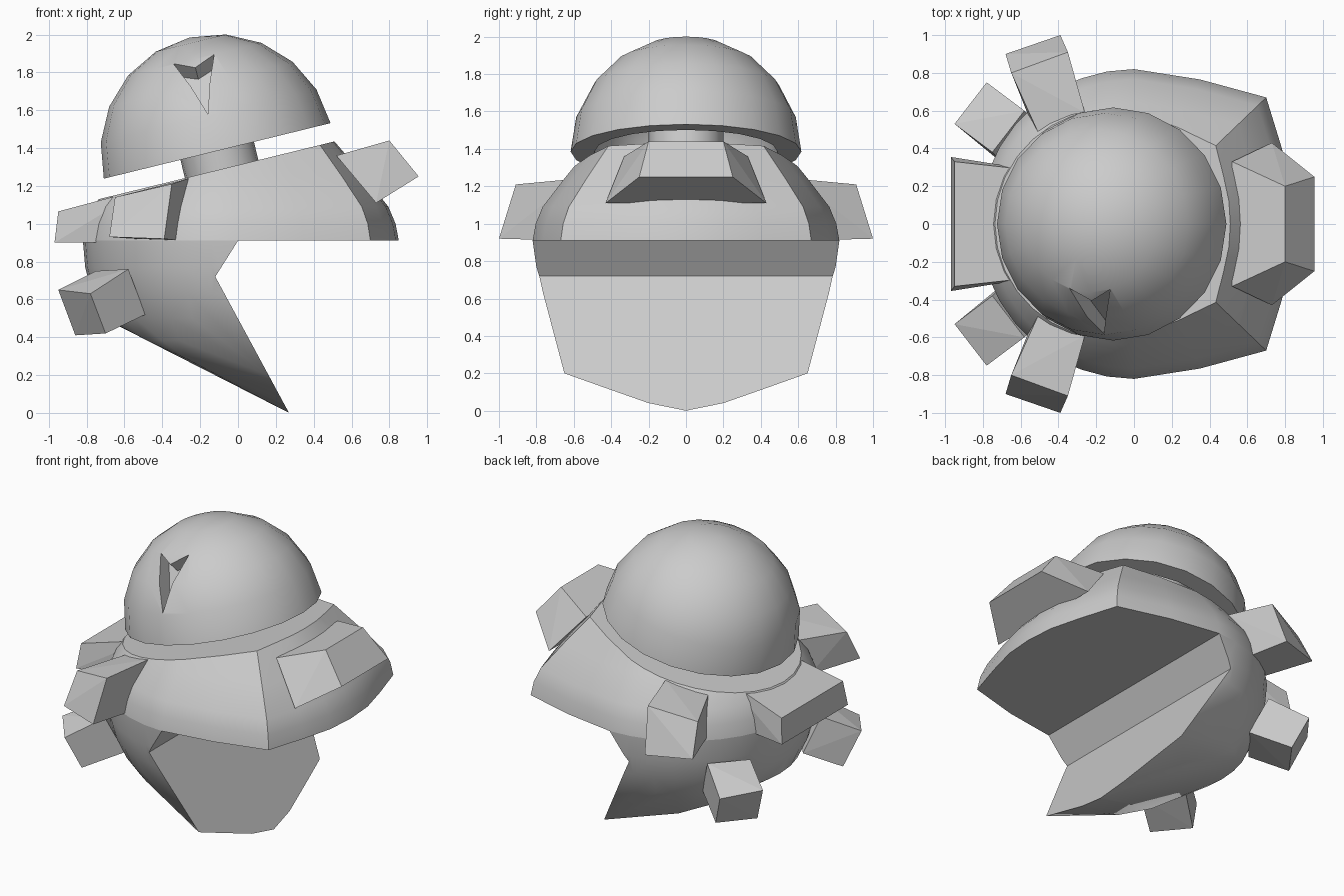
import bpy, bmesh, math
from mathutils import Vector, Matrix

if "Cube" in bpy.data.objects:
    bpy.data.objects.remove(bpy.data.objects["Cube"])

grey = bpy.data.materials.new("plain_grey")
grey.diffuse_color = (0.6, 0.6, 0.6, 1)
grey.use_nodes = True
grey.node_tree.nodes["Principled BSDF"].inputs["Base Color"].default_value = grey.diffuse_color
TILT = math.atan(0.245)
CENTRE = Vector((-0.11, 0, 1.385))          # middle of the dome rim
AXIS = Vector((-math.sin(TILT), 0, math.cos(TILT)))
R = 0.82                                    # body radius


def finish(bm, name, smooth=0):
    bmesh.ops.recalc_face_normals(bm, faces=bm.faces)
    me = bpy.data.meshes.new(name)
    bm.to_mesh(me)
    bm.free()
    ob = bpy.data.objects.new(name, me)
    bpy.context.collection.objects.link(ob)
    me.materials.append(grey)
    if smooth:
        shade(ob, smooth)
    return ob


def shade(ob, angle):
    bpy.ops.object.select_all(action='DESELECT')
    ob.select_set(True)
    bpy.context.view_layer.objects.active = ob
    bpy.ops.object.shade_smooth_by_angle(angle=math.radians(angle))


def hull(points, name):
    bm = bmesh.new()
    for p in points:
        bm.verts.new(p)
    res = bmesh.ops.convex_hull(bm, input=bm.verts)
    junk = [v for v in bm.verts if not v.link_faces]
    bmesh.ops.delete(bm, geom=junk, context='VERTS')
    bmesh.ops.dissolve_limit(bm, angle_limit=0.01, verts=bm.verts, edges=bm.edges)
    return finish(bm, name)


def cut(ob, cutter):
    mod = ob.modifiers.new("cut", 'BOOLEAN')
    mod.operation = 'DIFFERENCE'
    mod.solver = 'EXACT'
    mod.object = cutter
    bpy.context.view_layer.objects.active = ob
    bpy.ops.object.modifier_apply(modifier=mod.name)
    bpy.data.objects.remove(cutter)


def prism(outline, shift, name):
    bm = bmesh.new()
    a = [bm.verts.new(p) for p in outline]
    b = [bm.verts.new(Vector(p) + Vector(shift)) for p in outline]
    n = len(a)
    bm.faces.new(a)
    bm.faces.new(b[::-1])
    for i in range(n):
        bm.faces.new((a[i], a[(i + 1) % n], b[(i + 1) % n], b[i]))
    return finish(bm, name)


# upper jaw: scaled plan outlines, trimmed by the tilted top
half = [(0.85, 0), (0.835, 0.2), (0.78, 0.41), (0.70, 0.67), (0.35, 0.765)]
half += [(R * math.cos(math.radians(a)), R * math.sin(math.radians(a))) for a in range(90, 181, 10)]
plan = half + [(x, -y) for x, y in half[-2:0:-1]]
bm = bmesh.new()
rings = []
for z, s in ((0.91, 1), (1.0, 0.98), (1.09, 0.935), (1.25, 0.785), (1.43, 0.605), (1.55, 0.48)):
    rings.append([bm.verts.new((x * s, y * s, z)) for x, y in plan])
n = len(plan)
bm.faces.new(rings[0])
bm.faces.new(rings[-1])
for lo, hi in zip(rings, rings[1:]):
    for i in range(n):
        bm.faces.new((lo[i], lo[(i + 1) % n], hi[(i + 1) % n], hi[i]))
bmesh.ops.bisect_plane(bm, geom=bm.verts[:] + bm.edges[:] + bm.faces[:],
                       plane_co=(0, 0, 1.31), plane_no=AXIS, clear_outer=True)
bmesh.ops.holes_fill(bm, edges=[e for e in bm.edges if e.is_boundary], sides=0)
finish(bm, "upper_jaw", 32)

# lower jaw: rounded back running into a wedge, with the mouth cut out
pts = [(0.27, 0, 0), (0, 0.81, 0.91), (0, -0.81, 0.91)]
for s in (-1, 1):
    pts += [(0.25, 0.2 * s, 0.04), (0.16, 0.65 * s, 0.2), (-0.05, 0.81 * s, 0.85)]
for lat in range(0, 90, 10):
    r, z = R * math.cos(math.radians(lat)), 0.91 - R * math.sin(math.radians(lat))
    for a in range(90, 271, 10):
        x, y = r * math.cos(math.radians(a)), r * math.sin(math.radians(a))
        if z > -0.495 * (x - 0.27) + 0.01:
            pts.append((x, y, z))
lower = hull(pts, "lower_jaw")
mouth = [(0, 0.91), (-0.12, 0.72), (0.275, -0.01), (0.7, -0.01), (0.7, 1.1), (0.12, 1.1)]
cut(lower, prism([(x, -1.2, z) for x, z in mouth], (0, 2.4, 0), "mouth_cutter"))
shade(lower, 28)

# dome: tilted hollow half ball
turn = Matrix.Translation(CENTRE) @ Matrix.Rotation(-TILT, 4, 'Y')
SEG = 20


def ring_point(r, lat, i):
    a = 2 * math.pi * i / SEG
    return turn @ Vector((r * math.cos(lat) * math.cos(a), r * math.cos(lat) * math.sin(a), r * math.sin(lat)))


bm = bmesh.new()
shells = []
for r in (0.617, 0.49):
    rows = [[bm.verts.new(ring_point(r, math.radians(18 * k), i)) for i in range(SEG)] for k in range(5)]
    top = bm.verts.new(turn @ Vector((0, 0, r)))
    for lo, hi in zip(rows, rows[1:]):
        for i in range(SEG):
            bm.faces.new((lo[i], lo[(i + 1) % SEG], hi[(i + 1) % SEG], hi[i]))
    for i in range(SEG):
        bm.faces.new((rows[-1][i], rows[-1][(i + 1) % SEG], top))
    shells.append(rows[0])
for i in range(SEG):
    j = (i + 1) % SEG
    bm.faces.new((shells[0][i], shells[0][j], shells[1][j], shells[1][i]))
dome = finish(bm, "dome")

# dart-shaped eye sunk into one side of the dome
inward = Vector((0.18, 0.67, -0.73)).normalized()
dart = []
for x, z in ((-0.34, 1.84), (-0.225, 1.825), (-0.125, 1.89), (-0.158, 1.575)):
    y = -math.sqrt(0.61 ** 2 - (x - CENTRE.x) ** 2 - (z - CENTRE.z) ** 2)
    dart.append(Vector((x, y, z)) - inward * 0.08)
cut(dome, prism(dart, inward * 0.165, "eye_cutter"))
shade(dome, 30)

# neck
bm = bmesh.new()
bmesh.ops.create_cone(bm, cap_ends=True, segments=20, radius1=0.2, radius2=0.2, depth=0.68,
                      matrix=turn @ Matrix.Translation((0, 0, 0.12)))
finish(bm, "neck", 30)

# blocks around the body
hull([p for s in (-1, 1) for p in ((0.52, 0.33 * s, 1.36), (0.80, 0.20 * s, 1.44),
                                  (0.955, 0.25 * s, 1.25), (0.73, 0.43 * s, 1.11))], "front_block")
hull([p for s in (-1, 1) for p in ((-0.95, 0.33 * s, 1.065), (-0.97, 0.355 * s, 0.90),
                                  (-0.5, 0.28 * s, 1.185), (-0.5, 0.28 * s, 0.90))], "rear_block")
for s, side in ((-1, "right"), (1, "left")):
    hull([(x, y * s, z) for x, y, z in (
        (-0.65, 0.80, 1.14), (-0.35, 0.91, 1.21), (-0.68, 0.90, 0.93), (-0.39, 1.0, 0.92),
        (-0.51, 0.49, 1.165), (-0.26, 0.59, 1.24), (-0.55, 0.55, 0.92), (-0.30, 0.62, 0.91))],
        side + "_side_block")
    hull([(x, y * s, z) for x, y, z in (
        (-0.95, 0.53, 0.65), (-0.78, 0.75, 0.63), (-0.86, 0.46, 0.41), (-0.70, 0.68, 0.42),
        (-0.75, 0.38, 0.75), (-0.58, 0.60, 0.76), (-0.67, 0.30, 0.51), (-0.49, 0.52, 0.52))],
        side + "_lower_block")
